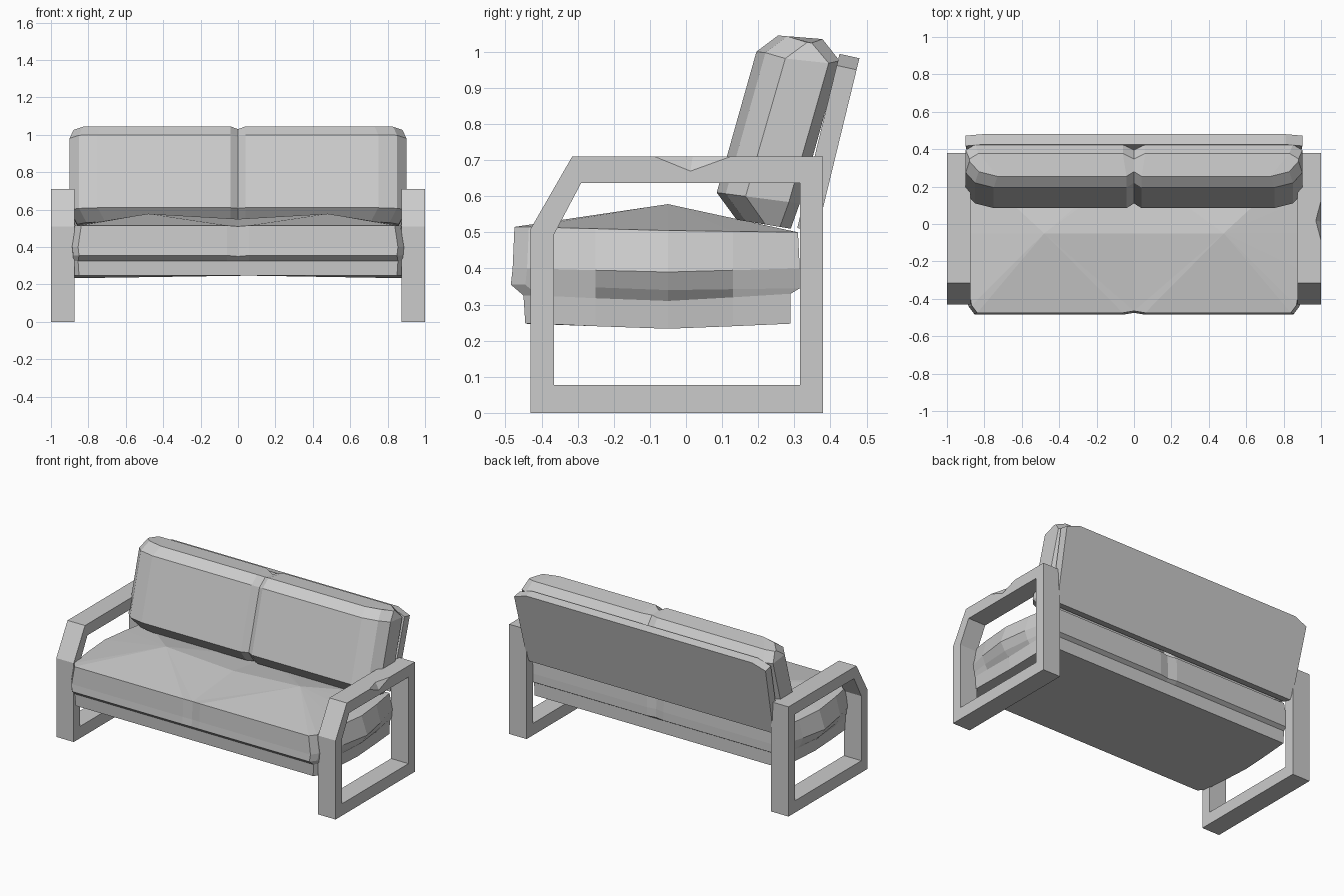
import bpy, bmesh

if "Cube" in bpy.data.objects:
    bpy.data.objects.remove(bpy.data.objects["Cube"])


def finish(bm, name):
    bmesh.ops.recalc_face_normals(bm, faces=bm.faces)
    me = bpy.data.meshes.new(name)
    bm.to_mesh(me)
    bm.free()
    ob = bpy.data.objects.new(name, me)
    bpy.context.collection.objects.link(ob)
    return ob


def loft(bm, halves):
    """Stack closed rings, each given as a right half running front to back."""
    rings = []
    for h in halves:
        pts = h + [(-x, y, z) for x, y, z in h[-2:0:-1]]
        rings.append([bm.verts.new(p) for p in pts])
    n = len(rings[0])
    for a, b in zip(rings, rings[1:]):
        for i in range(n):
            j = (i + 1) % n
            bm.faces.new((a[i], a[j], b[j], b[i]))
    bm.faces.new(rings[0])
    return rings[-1]


# Side frames: closed loop of straight bars with a slanted front corner
OUTER = [(-.43, 0), (.38, 0), (.38, .71), (-.315, .71), (-.43, .51)]
INNER = [(-.365, .077), (.315, .077), (.315, .637), (-.29, .637), (-.365, .495)]


def side_frame(name, s):
    bm = bmesh.new()
    o0, i0, o1, i1 = [[bm.verts.new((s * x, y, z)) for y, z in loop]
                      for x in (.875, 1) for loop in (OUTER, INNER)]
    for a, b in ((o0, i0), (o1, i1), (o0, o1), (i0, i1)):
        for i in range(5):
            j = (i + 1) % 5
            bm.faces.new((a[i], a[j], b[j], b[i]))
    return finish(bm, name)


side_frame("left_arm_frame", -1)
right = side_frame("right_arm_frame", 1)

# Small dent in the outer edge of the right armrest
bm = bmesh.new()
for p in ((1.01, -.15, .72), (1.01, .19, .72), (.965, .02, .72), (1.01, .01, .655)):
    bm.verts.new(p)
bmesh.ops.convex_hull(bm, input=bm.verts)
dent = finish(bm, "armrest_dent_cutter")
dent.hide_render = True
dent.hide_set(True)
mod = right.modifiers.new("dent", 'BOOLEAN')
mod.operation = 'DIFFERENCE'
mod.object = dent


# Seat: base and puffy cushion with bulging ends and a centre crease
def seat_ring(xe, xm, yf, yb, zf, zm, zb, crease=.01):
    xq, zq = xe * .4 + xm * .6, (zf + zm) / 2
    return [(0, yf + crease, zf - crease / 2), (.06, yf, zf), (xe - .03, yf, zf),
            (xe, yf + .04, zf), (xq, -.25, zq), (xm, -.05, zm),
            (xq, .13, (zm + zb) / 2), (xe, yb, zb), (.06, yb, zb), (0, yb - crease, zb)]


bm = bmesh.new()
top = loft(bm, [seat_ring(.88, .89, -.445, .29, .247, .233, .247, 0),
                seat_ring(.885, .90, -.45, .29, .325, .31, .33, 0),
                seat_ring(.88, .93, -.485, .315, .355, .34, .345),
                seat_ring(.885, .96, -.48, .315, .40, .39, .40),
                seat_ring(.868, .92, -.475, .31, .515, .505, .50)])
centre = bm.verts.new((0, -.05, .55))
for s in (1, -1):
    peak = bm.verts.new((s * .48, -.05, .578))
    half = top[:10] if s > 0 else [top[0]] + top[:8:-1]
    loop = half + [centre]
    for i in range(len(loop)):
        bm.faces.new((loop[i], loop[(i + 1) % len(loop)], peak))
finish(bm, "seat")


# Back cushions: leaning pair joined at a centre crease
def back_ring(xe, yf, yb, zf, zb, dip=0):
    pts = [(0, yf + .025), (.04, yf), (xe - .15, yf), (xe - .05, yf + .025),
           (xe, yf + .08), (xe, yb - .03), (xe - .05, yb), (.06, yb), (0, yb - .03)]
    ring = [(x, y, zf + (zb - zf) * (y - yf) / (yb - yf)) for x, y in pts]
    return [(x, y, z - (dip if x == 0 or x == xe else 0)) for x, y, z in ring]


bm = bmesh.new()
cap = loft(bm, [back_ring(.86, .14, .29, .535, .51),
                back_ring(.9, .085, .315, .61, .58),
                back_ring(.9, .195, .425, 1.0, .975, .01),
                back_ring(.88, .255, .378, 1.045, 1.035, .013)])
for s in (1, -1):
    for i in range(4):
        strip = [cap[s * k % 16] for k in (i, i + 1, 7 - i, 8 - i)]
        bm.faces.new(list(dict.fromkeys(strip)))
finish(bm, "back_cushions")

# Back panel: thin leaning board with clipped upper corners
bm = bmesh.new()
half = [(.87, .50), (.885, .60), (.9, .95), (.81, .982)]
outline = half + [(-x, z) for x, z in reversed(half)]
rear = [bm.verts.new((x, .363 + (z - .5) * .243, z)) for x, z in outline]
front = [bm.verts.new((x, .308 + (z - .5) * .243, z + .012)) for x, z in outline]
for i in range(8):
    j = (i + 1) % 8
    bm.faces.new((rear[i], rear[j], front[j], front[i]))
bm.faces.new(rear)
bm.faces.new(front)
finish(bm, "back_panel")
